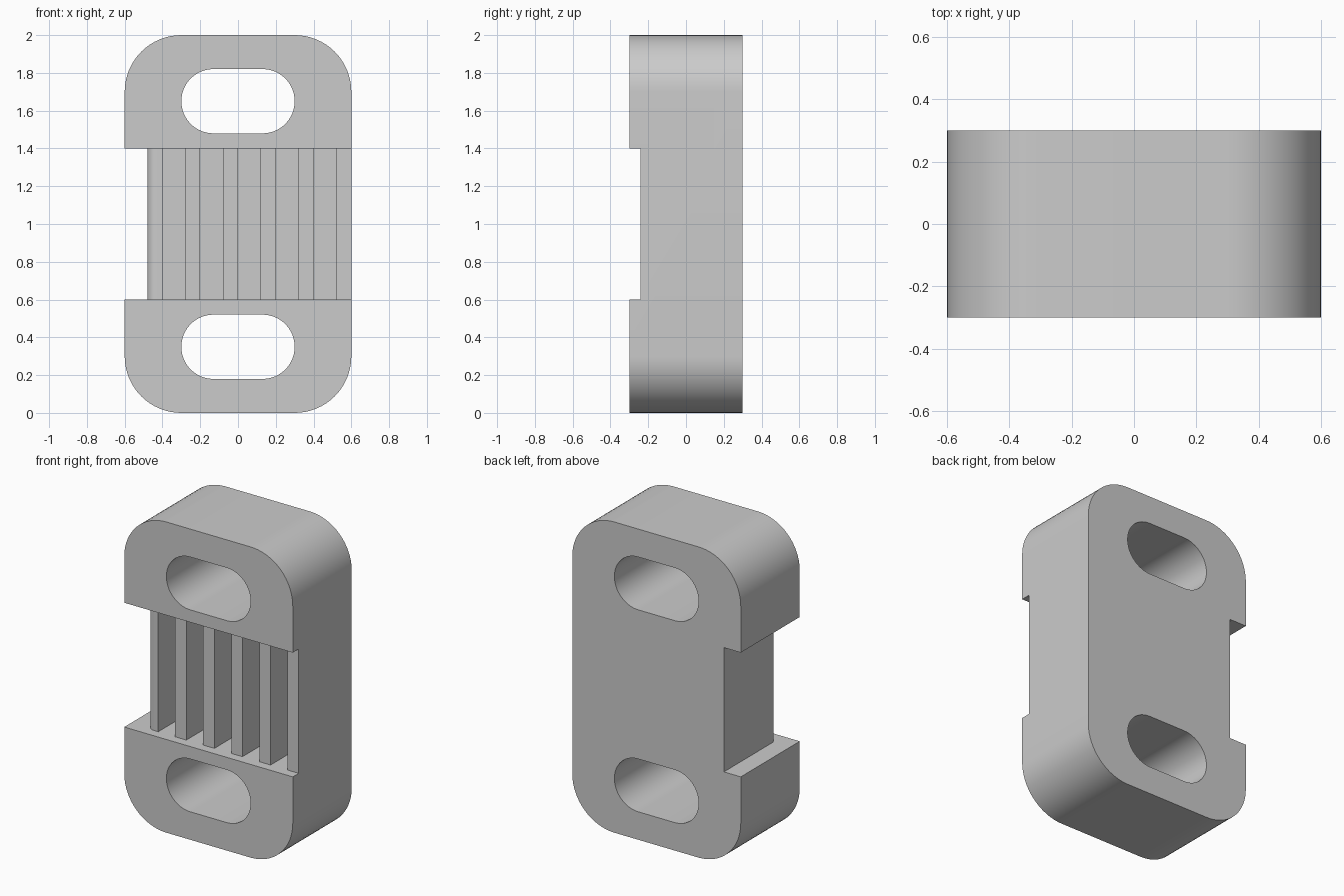
import bpy
import bmesh
from math import sin, cos, radians
from mathutils import Vector

default = bpy.data.objects.get("Cube")
if default:
    bpy.data.objects.remove(default, do_unlink=True)

grey = bpy.data.materials.new("light grey")
grey.use_nodes = True
colour = (0.6, 0.6, 0.6, 1)
grey.diffuse_color = colour
grey.node_tree.nodes["Principled BSDF"].inputs["Base Color"].default_value = colour


def prism(name, outline, move):
    """Extrude a closed outline of 3D points along a vector."""
    bm = bmesh.new()
    face = bm.faces.new([bm.verts.new(p) for p in outline])
    result = bmesh.ops.extrude_face_region(bm, geom=[face], use_keep_orig=True)
    moved = [g for g in result["geom"] if isinstance(g, bmesh.types.BMVert)]
    bmesh.ops.translate(bm, verts=moved, vec=Vector(move))
    bmesh.ops.recalc_face_normals(bm, faces=bm.faces)
    mesh = bpy.data.meshes.new(name)
    bm.to_mesh(mesh)
    bm.free()
    mesh.materials.append(grey)
    obj = bpy.data.objects.new(name, mesh)
    bpy.context.collection.objects.link(obj)
    return obj


def arc(cx, cy, radius, start, end, steps):
    angles = [radians(start + (end - start) * i / steps) for i in range(steps + 1)]
    return [(cx + radius * cos(a), cy + radius * sin(a)) for a in angles]


def rounded_block(name, half_x, low, high, radius, half_y, steps=16):
    """Prism along y whose front outline is a rounded rectangle."""
    x, top, bottom = half_x - radius, high - radius, low + radius
    pts = arc(x, top, radius, 0, 90, steps) + arc(-x, top, radius, 90, 180, steps)
    pts += arc(-x, bottom, radius, 180, 270, steps) + arc(x, bottom, radius, 270, 360, steps)
    unique = [p for i, p in enumerate(pts) if (Vector(p) - Vector(pts[i - 1])).length > 1e-5]
    return prism(name, [(px, -half_y, pz) for px, pz in unique], (0, 2 * half_y, 0))


# Main plate and its two mounting slots
body = rounded_block("clamp_body", 0.6, 0, 2, 0.3, 0.3)
cutters = [rounded_block("slot_cutter", 0.3, z - 0.17, z + 0.17, 0.1699, 0.5)
           for z in (0.35, 1.65)]

# Middle recess: side notch, rounded corner, then a comb of ribs and grooves
RIB_FRONT, GROOVE_FLOOR, SIDE = -0.24, 0.0, -0.48
profile = [(0.8, -0.5), (-0.8, -0.5), (-0.8, 0.5), (SIDE, 0.5)]
profile += arc(SIDE + 0.05, RIB_FRONT + 0.05, 0.05, 180, 270, 8)
for i in range(5):
    left = -0.4 + 0.2 * i
    right = left + 0.12
    profile += [(left, RIB_FRONT), (left, GROOVE_FLOOR),
                (right, GROOVE_FLOOR), (right, RIB_FRONT)]
profile.append((0.8, RIB_FRONT))
cutters.append(prism("comb_cutter", [(x, y, 0.6) for x, y in profile], (0, 0, 0.8)))

# Cut the body and bake the result
bpy.context.view_layer.objects.active = body
for cutter in cutters:
    cutter.hide_render = True
    mod = body.modifiers.new("cut", "BOOLEAN")
    mod.operation = "DIFFERENCE"
    mod.solver = "EXACT"
    mod.object = cutter
    bpy.ops.object.modifier_apply(modifier=mod.name)
for cutter in cutters:
    bpy.data.objects.remove(cutter, do_unlink=True)

# Smooth rounded walls, crisp edges
for obj in bpy.context.selected_objects:
    obj.select_set(False)
body.select_set(True)
bpy.ops.object.shade_smooth_by_angle(angle=radians(30))
